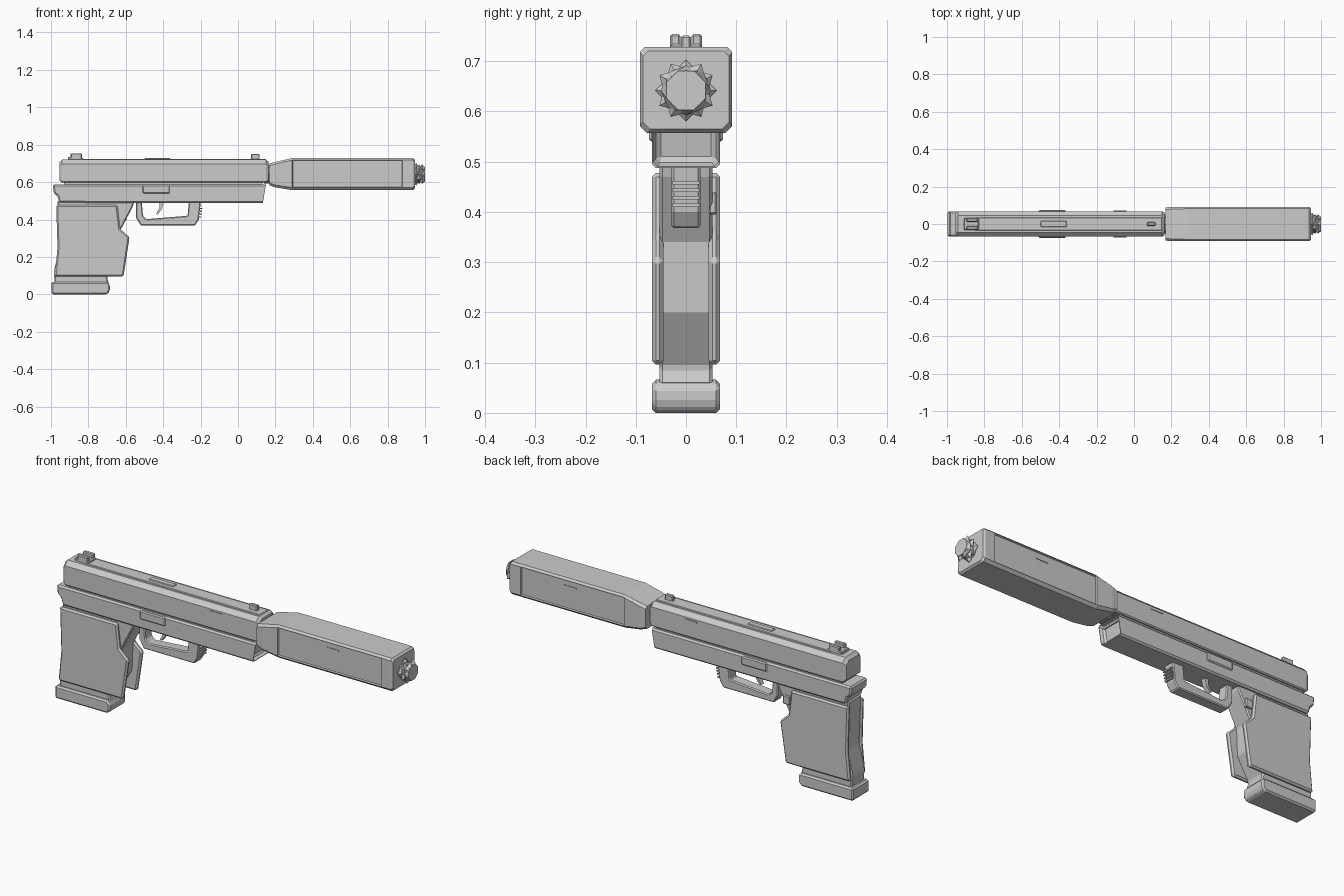
import bpy
import bmesh
import math

cube = bpy.data.objects.get("Cube")
if cube:
    bpy.data.objects.remove(cube, do_unlink=True)

grey = bpy.data.materials.new("plain_grey")
grey.use_nodes = True
GREY = (0.6, 0.6, 0.6, 1)
grey.diffuse_color = GREY
grey.node_tree.nodes["Principled BSDF"].inputs["Base Color"].default_value = GREY


def finish(name, bm, bevel=0):
    bmesh.ops.recalc_face_normals(bm, faces=bm.faces)
    mesh = bpy.data.meshes.new(name)
    bm.to_mesh(mesh)
    bm.free()
    mesh.materials.append(grey)
    obj = bpy.data.objects.new(name, mesh)
    bpy.context.collection.objects.link(obj)
    if bevel:
        mod = obj.modifiers.new("edge_chamfer", "BEVEL")
        mod.width = bevel
        mod.segments = 1
        mod.limit_method = "ANGLE"
        mod.angle_limit = math.radians(35)
    return obj


def loft(rings):
    """Closed skin over equal-length rings of points."""
    bm = bmesh.new()
    loops = [[bm.verts.new(p) for p in ring] for ring in rings]
    n = len(loops[0])
    for a, b in zip(loops, loops[1:]):
        for i in range(n):
            j = (i + 1) % n
            bm.faces.new((a[i], a[j], b[j], b[i]))
    bm.faces.new(loops[0])
    bm.faces.new(loops[-1])
    bmesh.ops.recalc_face_normals(bm, faces=bm.faces)
    return bm


def prism(name, profile, y0, y1, bevel=0):
    """Side profile in x and z, extruded across y."""
    rings = [[(x, y, z) for x, z in profile] for y in (y0, y1)]
    return finish(name, loft(rings), bevel)


def box(name, x0, x1, y0, y1, z0, z1, bevel=0):
    return prism(name, [(x0, z0), (x1, z0), (x1, z1), (x0, z1)], y0, y1, bevel)


def section(x, half, z0, z1, cut_top, cut_low):
    """Rectangle across the barrel axis with cut corners."""
    right = [(half - cut_low, z0), (half, z0 + cut_low),
             (half, z1 - cut_top), (half - cut_top, z1)]
    left = [(-y, z) for y, z in reversed(right)]
    return [(x, y, z) for y, z in right + left]


# Slide with sloped shoulders and chamfered ends
slide = loft([section(-0.955, 0.058, 0.61, 0.705, 0.02, 0.005),
              section(-0.94, 0.068, 0.597, 0.72, 0.022, 0.005),
              section(0.15, 0.068, 0.597, 0.72, 0.022, 0.005),
              section(0.163, 0.06, 0.607, 0.708, 0.02, 0.005)])
finish("slide", slide)
box("slide_top_rib", -0.85, 0.15, -0.036, 0.036, 0.715, 0.724, 0.003)
box("top_port_plate", -0.50, -0.36, -0.016, 0.016, 0.72, 0.728, 0.003)
box("slide_core", -0.93, 0.13, -0.056, 0.056, 0.57, 0.61)

# Frame with a recessed front channel
frame = prism("frame", [(-0.99, 0.587), (0.157, 0.587), (0.14, 0.487),
                        (-0.955, 0.49), (-0.965, 0.525), (-0.985, 0.54)],
              -0.068, 0.068, 0.008)
bm = bmesh.new()
bm.from_mesh(frame.data)
nose = [f for f in bm.faces if f.normal.x > 0.9 and f.calc_center_median().x > 0]
bmesh.ops.inset_region(bm, faces=nose, thickness=0.015, depth=-0.03)
bm.to_mesh(frame.data)
bm.free()

# Sights
for s in (-1, 1):
    box("rear_sight_post", -0.895, -0.835, s * 0.011, s * 0.032, 0.715, 0.754, 0.004)
box("rear_sight_base", -0.91, -0.83, -0.032, 0.032, 0.715, 0.734, 0.004)
box("front_sight", 0.07, 0.115, -0.01, 0.01, 0.715, 0.751, 0.004)

# Details repeated on both sides
for s in (-1, 1):
    box("frame_latch", -0.51, -0.365, s * 0.06, s * 0.074, 0.54, 0.584, 0.005)
    box("slide_mark", -0.11, -0.04, s * 0.064, s * 0.071, 0.682, 0.689)
    box("suppressor_mark", 0.565, 0.635, s * 0.08, s * 0.087, 0.682, 0.689)
    prism("grip_panel", [(-0.972, 0.478), (-0.645, 0.478), (-0.63, 0.35),
                         (-0.58, 0.305), (-0.612, 0.096), (-0.98, 0.096),
                         (-0.965, 0.25)], s * 0.045, s * 0.068, 0.008)

# Grip and its base
prism("grip_core", [(-0.965, 0.50), (-0.555, 0.50), (-0.562, 0.47), (-0.63, 0.34),
                    (-0.635, 0.20), (-0.70, 0.09), (-0.69, 0.055), (-0.98, 0.055),
                    (-0.985, 0.12), (-0.955, 0.25)], -0.053, 0.053, 0.006)
prism("grip_base", [(-0.998, 0.0), (-0.70, 0.0), (-0.685, 0.018), (-0.685, 0.052),
                    (-0.70, 0.066), (-0.998, 0.066)], -0.068, 0.068, 0.008)
box("magazine_button", -0.635, -0.595, 0.045, 0.062, 0.395, 0.44, 0.004)

# Trigger guard and trigger
prism("trigger_guard", [(-0.545, 0.50), (-0.545, 0.41), (-0.52, 0.368), (-0.23, 0.368),
                        (-0.21, 0.40), (-0.198, 0.50), (-0.262, 0.50), (-0.27, 0.42),
                        (-0.49, 0.402), (-0.508, 0.42), (-0.515, 0.50)],
      -0.029, 0.029, 0.005)
for i in range(4):
    z = 0.41 + i * 0.015
    box("guard_ridge", -0.225, -0.198 + i * 0.003, -0.027, 0.027, z, z + 0.007)
prism("trigger", [(-0.42, 0.50), (-0.395, 0.50), (-0.408, 0.455), (-0.43, 0.425),
                  (-0.437, 0.43), (-0.421, 0.46)], -0.012, 0.012)

# Suppressor body with recessed side panels
bm = loft([section(0.168, 0.088, 0.583, 0.70, 0.012, 0.012),
           section(0.20, 0.092, 0.572, 0.708, 0.012, 0.012),
           section(0.29, 0.092, 0.557, 0.728, 0.01, 0.014),
           section(0.88, 0.092, 0.557, 0.728, 0.01, 0.014),
           section(0.935, 0.092, 0.557, 0.728, 0.01, 0.014),
           section(0.945, 0.086, 0.565, 0.72, 0.01, 0.014)])
for s in (-1, 1):
    panel = [f for f in bm.faces if f.normal.y * s > 0.9
             and 0.4 < f.calc_center_median().x < 0.8]
    bmesh.ops.inset_region(bm, faces=panel, thickness=0.004, depth=-0.008)
finish("suppressor", bm)


# Faceted muzzle thread and the link behind the suppressor
def ring(x, radius, turn, sides=8):
    return [(x, radius * math.cos(turn + i * math.tau / sides),
             0.642 + radius * math.sin(turn + i * math.tau / sides))
            for i in range(sides)]


finish("barrel_link", loft([ring(0.14, 0.05, 0), ring(0.185, 0.05, 0)]))
finish("thread_core", loft([ring(0.93, 0.045, 0), ring(0.998, 0.04, 0)]))
for i in range(3):
    x = 0.948 + i * 0.016
    turn = i * math.tau / 12
    finish("thread_turn", loft([ring(x - 0.006, 0.046, turn, 4),
                                ring(x + 0.004, 0.061, turn, 4),
                                ring(x + 0.014, 0.046, turn, 4)]))
finish("muzzle_tip", loft([ring(0.985, 0.05, 0, 8), ring(1.0, 0.042, math.tau / 16, 8)]))
